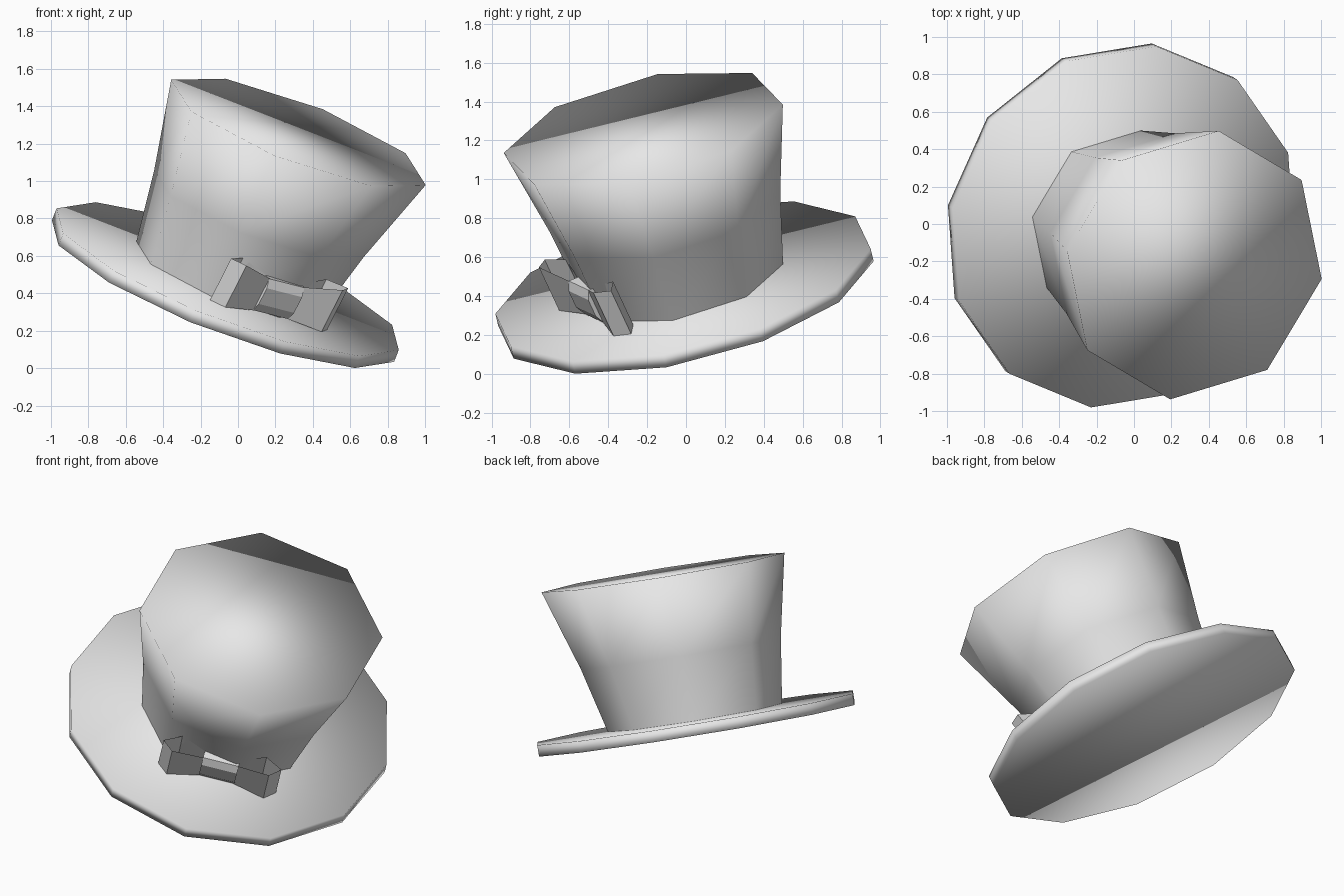
import bpy, bmesh
from math import cos, sin, tau, radians
from mathutils import Matrix, Vector

cube = bpy.data.objects.get("Cube")
if cube:
    bpy.data.objects.remove(cube, do_unlink=True)

grey = bpy.data.materials.new("light grey felt")
grey.use_nodes = True
grey.diffuse_color = (0.8, 0.8, 0.8, 1)
grey.node_tree.nodes["Principled BSDF"].inputs["Base Color"].default_value = grey.diffuse_color

# The hat is laid out upright in its own frame, then tipped by this matrix
axis_z = Vector((0.352, -0.221, 0.909)).normalized()
axis_y = axis_z.cross(Vector((0.918, -0.1, -0.381))).normalized()
axis_x = axis_y.cross(axis_z)
TILT = Matrix.Translation((-0.08, 0, 0.412)) @ Matrix((axis_x, axis_y, axis_z)).transposed().to_4x4()

# The bow's frame: x runs along the ribbon, y points out from the crown
BOW = TILT @ Matrix.Rotation(radians(34.5), 4, "Z") @ Matrix.Diagonal((1, -1, 1, 1)) \
    @ Matrix.Translation((0.025, 0, 0))


def loft(name, rings, matrix, cap_start=False, cap_end=False, smooth=True):
    """Skin a list of equal closed rings, optionally closing the ends."""
    bm = bmesh.new()
    loops = [[bm.verts.new(matrix @ Vector(p)) for p in ring] for ring in rings]
    for a, b in zip(loops, loops[1:]):
        for i in range(len(a)):
            j = (i + 1) % len(a)
            bm.faces.new((a[i], a[j], b[j], b[i]))
    if cap_start:
        bm.faces.new(loops[0][::-1])
    if cap_end:
        bm.faces.new(loops[-1])
    bmesh.ops.recalc_face_normals(bm, faces=bm.faces)
    for f in bm.faces:
        f.smooth = smooth
    mesh = bpy.data.meshes.new(name)
    bm.to_mesh(mesh)
    bm.free()
    mesh.materials.append(grey)
    obj = bpy.data.objects.new(name, mesh)
    bpy.context.collection.objects.link(obj)
    return obj


def circle(sides, radius, z, shift=0):
    return [(shift + radius * cos(tau * i / sides), radius * sin(tau * i / sides), z)
            for i in range(sides)]


def lean(s, t, z):
    """Lean the bow outward with the flare of the crown."""
    return (s, t + 0.2 * (z - 0.2), z)


# Brim: a thin twelve-sided disc
loft("brim", [circle(12, 0.995, 0), circle(12, 0.995, 0.07)], TILT, True, True)

# Crown: eight sides, flaring upward and slightly skewed
loft("crown", [circle(8, 0.53, 0.067), circle(8, 0.61, 0.47, 0.03), circle(8, 0.74, 0.962, 0.07)],
     TILT, cap_end=True)

# Bow loops: open kite-shaped tubes, taller at the outer end
outline = [(0.1, 0.57), (0.3, 0.62), (0.365, 0.55), (0.26, 0.48), (0.1, 0.52)]
for side, label in ((1, "left"), (-1, "right")):
    low = [lean(side * s, t, 0.08 if s < 0.2 else 0.07) for s, t in outline]
    high = [lean(side * s, t, 0.28 if s < 0.2 else 0.335) for s, t in outline]
    loft("bow_loop_" + label, [low, high], BOW, smooth=False)

# Bow knot: a short band wrapped round the middle
band = [(0.57, 0.08), (0.595, 0.13), (0.595, 0.23), (0.57, 0.28), (0.49, 0.28), (0.49, 0.08)]
loft("bow_knot", [[lean(s, t, z) for t, z in band] for s in (-0.11, 0.11)], BOW, True, True, False)
